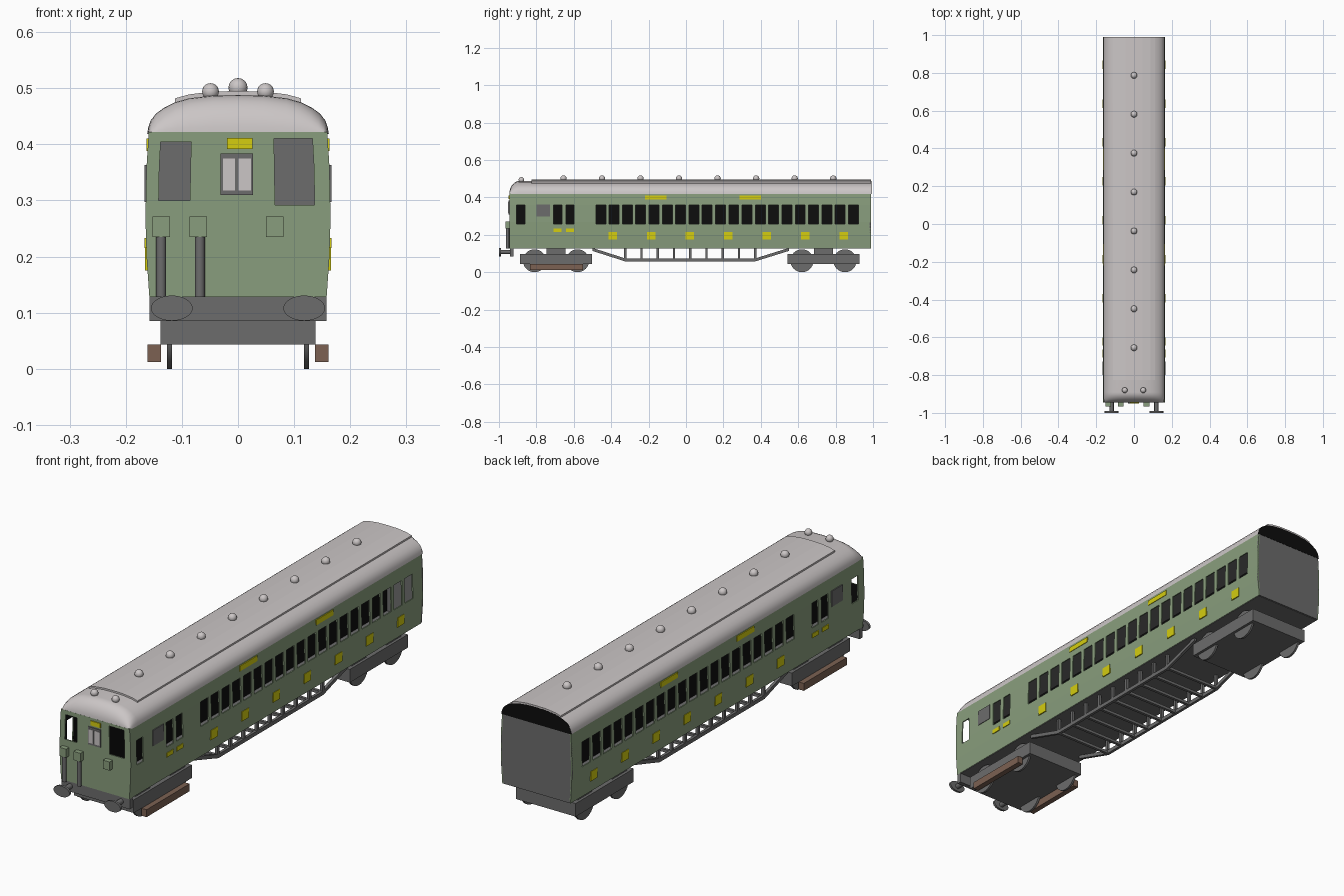
import bpy, bmesh, math
from mathutils import Matrix, Vector

if "Cube" in bpy.data.objects:
    bpy.data.objects.remove(bpy.data.objects["Cube"])


def material(name, r, g, b):
    m = bpy.data.materials.new(name)
    m.diffuse_color = (r, g, b, 1)
    m.use_nodes = True
    m.node_tree.nodes["Principled BSDF"].inputs["Base Color"].default_value = m.diffuse_color
    return m


GREEN = material("sage green", .25, .34, .205)
GREY = material("dark grey", .15, .15, .15)
ROOF = material("pale grey", .60, .565, .565)
YELLOW = material("yellow", .66, .61, .005)
BROWN = material("brown", .2, .12, .085)
BLACK = material("black", .004, .004, .004)
FRONT, REAR = -.945, .99


def finish(name, bm, mat, smooth=False, fix=True):
    if fix:
        bmesh.ops.recalc_face_normals(bm, faces=bm.faces)
    me = bpy.data.meshes.new(name)
    bm.to_mesh(me)
    bm.free()
    me.materials.append(mat)
    ob = bpy.data.objects.new(name, me)
    bpy.context.collection.objects.link(ob)
    if smooth:
        bpy.ops.object.select_all(action='DESELECT')
        ob.select_set(True)
        bpy.context.view_layer.objects.active = ob
        bpy.ops.object.shade_smooth_by_angle(angle=math.radians(35))
    return ob


def boxes(name, mat, items):
    """items: (x0, x1, y0, y1, z0, z1)"""
    bm = bmesh.new()
    for x0, x1, y0, y1, z0, z1 in items:
        m = (Matrix.Translation(((x0 + x1) / 2, (y0 + y1) / 2, (z0 + z1) / 2))
             @ Matrix.Diagonal((x1 - x0, y1 - y0, z1 - z0, 1)))
        bmesh.ops.create_cube(bm, size=1, matrix=m)
    return finish(name, bm, mat)


def cylinders(name, mat, items, seg=24):
    """items: (centre, axis, length, radius, sideways stretch)"""
    bm = bmesh.new()
    for c, axis, length, r, stretch in items:
        rot = Vector((0, 0, 1)).rotation_difference(Vector(axis)).to_matrix().to_4x4()
        m = Matrix.Translation(c) @ Matrix.Diagonal((stretch, 1, 1, 1)) @ rot
        bmesh.ops.create_cone(bm, cap_ends=True, segments=seg, radius1=r, radius2=r,
                              depth=length, matrix=m)
    return finish(name, bm, mat, True)


def prism(name, mat, outline, y0, y1):
    """x-z outline extruded along y"""
    bm = bmesh.new()
    f = bm.faces.new([bm.verts.new((x, y0, z)) for x, z in outline])
    g = bmesh.ops.extrude_face_region(bm, geom=[f])["geom"]
    bmesh.ops.translate(bm, vec=(0, y1 - y0, 0),
                        verts=[v for v in g if isinstance(v, bmesh.types.BMVert)])
    return finish(name, bm, mat)


def lerp(table, t):
    for (a, p), (b, q) in zip(table, table[1:]):
        if t <= b:
            return p + (q - p) * (t - a) / (b - a)
    return table[-1][1]


BODY = [(.128, .158), (.2, .163), (.27, .165), (.36, .163), (.422, .159)]


def half_width(z):
    return lerp(BODY, z)


def wall(name, holes, u0, u1, place):
    """Thin wall as a grid in (u, z) with the cells inside the holes left out"""
    us = sorted({u0, u1} | {h[0] for h in holes} | {h[1] for h in holes})
    zs = sorted({z for z, _ in BODY} | {h[2] for h in holes} | {h[3] for h in holes})
    bm = bmesh.new()
    grid = [[bm.verts.new(place(u, z)) for z in zs] for u in us]
    for i in range(len(us) - 1):
        for j in range(len(zs) - 1):
            u, z = (us[i] + us[i + 1]) / 2, (zs[j] + zs[j + 1]) / 2
            if not any(a < u < b and c < z < d for a, b, c, d in holes):
                bm.faces.new((grid[i][j], grid[i + 1][j], grid[i + 1][j + 1], grid[i][j + 1]))
    ob = finish(name, bm, GREEN, fix=False)
    ob.data.materials.append(BLACK)
    s = ob.modifiers.new("thickness", 'SOLIDIFY')
    s.thickness, s.offset, s.material_offset = .005, -1, 1
    return ob


# Side walls with window openings, mirrored left and right
windows = [(-.482 + i * .0711, -.429 + i * .0711, .257, .36) for i in range(20)]
windows += [(-.905, -.862, .257, .36), (-.708, -.662, .257, .36), (-.642, -.6, .257, .36)]
wall("right_side", windows, FRONT, REAR, lambda u, z: (half_width(z), u, z))
mirrored = [(-b, -a, c, d) for a, b, c, d in windows]
wall("left_side", mirrored, -REAR, -FRONT, lambda u, z: (-half_width(z), -u, z))

# Front wall with two openings, u is a fraction of the half width
wall("front_wall", [(-.86, -.52, .30, .404), (.4, .83, .292, .41)], -1, 1,
     lambda u, z: (u * half_width(z), FRONT, z))

# Rear wall, floor, ceiling and centre partition
outline = [(w, z) for z, w in BODY] + [(-w, z) for z, w in reversed(BODY)]
prism("rear_wall", GREY, outline, REAR - .008, REAR)
boxes("floor", GREY, [(-.156, .156, FRONT + .005, REAR - .004, .126, .14)])
boxes("ceiling", GREY, [(-.153, .153, FRONT + .006, REAR - .008, .41, .416)])
boxes("centre_partition", BLACK, [(-.002, .002, FRONT + .01, REAR - .008, .14, .41)])

# Roof lofted along y with a rounded front end
half = [(.162, .418), (.160, .43), (.156, .442), (.146, .455), (.132, .465), (.112, .475),
        (.087, .482), (.045, .487), (0, .488)]
ROOF_OUT = half + [(-x, z) for x, z in reversed(half[:-1])]
bm = bmesh.new()
stations = []
for k in range(9):
    a = math.radians(k * 90 / 8)
    stations.append((FRONT + .055 * (1 - math.cos(a)), math.sin(a), .965 + .035 * math.sin(a)))
stations.append((REAR, 1, 1))
rows = [[bm.verts.new((x * w, y, .418 + (z - .418) * h)) for x, z in ROOF_OUT]
        for y, h, w in stations]
for r0, r1 in zip(rows, rows[1:]):
    for i in range(len(r0) - 1):
        bm.faces.new((r0[i], r0[i + 1], r1[i + 1], r1[i]))
bmesh.ops.remove_doubles(bm, verts=bm.verts, dist=.00005)
roof = finish("roof", bm, ROOF, True)
if sum(f.normal.z for f in roof.data.polygons) < 0:
    roof.data.flip_normals()
prism("roof_end", BLACK, ROOF_OUT, REAR - .003, REAR + .001)

# Raised strip along the roof
top = [(x, z + .007) for x, z in ROOF_OUT if abs(x) < .115]
prism("roof_strip", ROOF, top + [(x, z - .012) for x, z in reversed(top)], -.825, REAR)

# Roof vents
bm = bmesh.new()
for x, y, z, r in [(0, -.655 + i * .206, .501, .017) for i in range(8)] + \
                  [(s * .049, -.88, .494, .015) for s in (-1, 1)]:
    bmesh.ops.create_uvsphere(bm, u_segments=16, v_segments=10, radius=r,
                              matrix=Matrix.Translation((x, y, z)))
finish("roof_vents", bm, ROOF, True)


def side_plates(name, mat, spans):
    items = []
    for y0, y1, z0, z1 in spans:
        w = half_width((z0 + z1) / 2)
        for s in (-1, 1):
            a, b = sorted((s * (w - .003), s * (w + .003)))
            items.append((a, b, y0, y1, z0, z1))
    boxes(name, mat, items)


# Painted plates on the sides
marks = [(-.415 + i * .206, -.37 + i * .206, .175, .215) for i in range(7)]
marks += [(-.22, -.105, .388, .41), (.285, .4, .388, .41)]
marks += [(-.708, -.665, .215, .233), (-.642, -.6, .215, .233)]
side_plates("yellow_side_plates", YELLOW, marks)
side_plates("grey_side_panels", GREY, [(-.8, -.727, .297, .363)])

# Front details
F = FRONT
boxes("front_yellow_plate", YELLOW, [(-.02, .026, F - .004, F + .003, .392, .411)])
boxes("front_window_frame", GREY, [(-.031, .027, F - .004, F + .003, .31, .384)])
boxes("front_window_panes", ROOF, [(-.027, -.005, F - .006, F, .318, .375),
                                   (.001, .023, F - .006, F, .318, .375)])
boxes("front_boxes", GREEN, [(x, x + .031, F - .02, F + .002, .235, .271)
                             for x in (-.152, -.086, .05)])
cylinders("front_pipes", GREY, [((x, F - .009, .182), (0, 0, 1), .108, .009, 1)
                                for x in (-.137, -.068)], 12)

# Buffer beam and oval buffers
boxes("buffer_beam", GREY, [(-.158, .158, F + .003, F + .022, .085, .13)])
cylinders("buffer_stems", GREY, [((s * .118, -.965, .108), (0, 1, 0), .06, .011, 1)
                                 for s in (-1, 1)], 16)
cylinders("buffer_heads", GREY, [((s * .118, -.995, .108), (0, 1, 0), .01, .0225, 1.65)
                                 for s in (-1, 1)], 32)

# Bogies, wheels and brown shoe beams
wheels, axles = [], []
for name, y in (("front", -.695), ("rear", .735)):
    boxes(name + "_bogie", GREY, [(-.138, .138, y - .192, y + .192, .043, .098),
                                  (-.1, .1, y - .05, y + .05, .098, .13)])
    for dy in (-.115, .115):
        axles.append(((0, y + dy, .0615), (1, 0, 0), .24, .01, 1))
        for s in (-1, 1):
            wheels.append(((s * .122, y + dy, .0615), (1, 0, 0), .009, .0615, 1))
cylinders("wheels", GREY, wheels, 32)
cylinders("axles", GREY, axles, 12)
boxes("shoe_beams", BROWN, [(-.161, -.137, -.835, -.55, .012, .043),
                            (.137, .161, -.835, -.55, .012, .043)])

# Underframe truss: sloped chords, posts and cross bars
chord = [(-.5, .122), (-.325, .066), (.37, .066), (.55, .122)]
bm = bmesh.new()
for s in (-1, 1):
    loops = []
    for x in (s * .125, s * .137):
        loops.append([bm.verts.new((x, y, z + d)) for d in (-.008, .008)
                      for y, z in (chord if d < 0 else reversed(chord))])
    n = len(loops[0])
    for i in range(n):
        bm.faces.new((loops[0][i], loops[0][(i + 1) % n], loops[1][(i + 1) % n], loops[1][i]))
    for lp in loops:
        for i in range(3):
            bm.faces.new((lp[i], lp[i + 1], lp[n - 2 - i], lp[n - 1 - i]))
finish("truss_chords", bm, GREY)
posts = [-.325 + i * .0869 for i in range(9)]
boxes("truss_posts", GREY, [(s * .131 - .006, s * .131 + .006, y - .006, y + .006, .066, .13)
                            for s in (-1, 1) for y in posts])
boxes("truss_cross_bars", GREY, [(-.131, .131, y - .006, y + .006, .06, .072) for y in posts])
